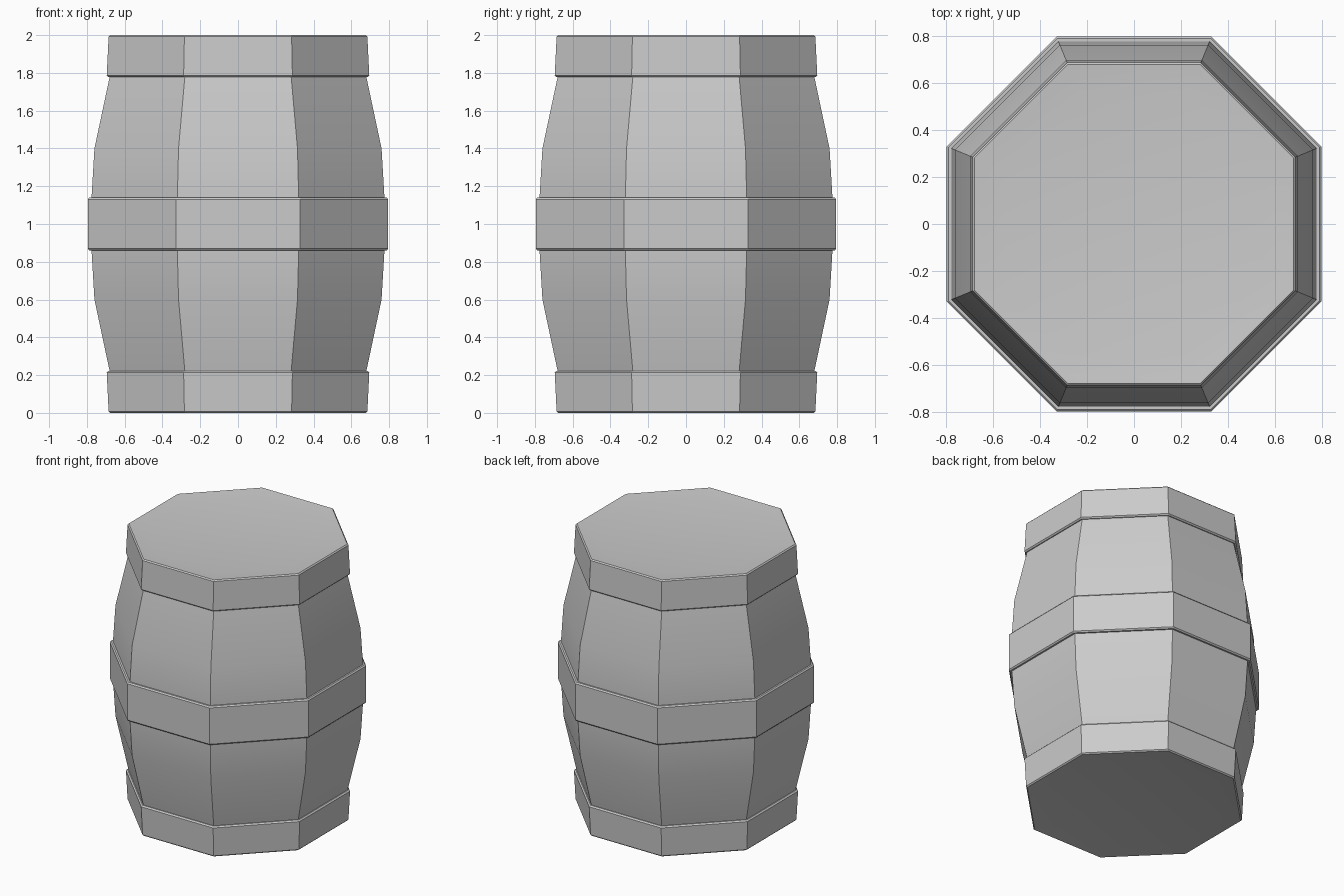
import bpy
import bmesh
from math import cos, sin, pi, radians

SIDES = 8

if "Cube" in bpy.data.objects:
    bpy.data.objects.remove(bpy.data.objects["Cube"])

grey = bpy.data.materials.new("plain_grey")
grey.use_nodes = True
COLOUR = (0.6, 0.6, 0.6, 1)
grey.diffuse_color = COLOUR
grey.node_tree.nodes["Principled BSDF"].inputs["Base Color"].default_value = COLOUR


def octagon_loft(name, profile, closed=False):
    """Sweep (apothem, z) points around an octagon whose flats face the axes."""
    bm = bmesh.new()
    rings = []
    for apothem, z in profile:
        r = apothem / cos(pi / SIDES)
        angles = [(i + 0.5) * 2 * pi / SIDES for i in range(SIDES)]
        rings.append([bm.verts.new((r * cos(a), r * sin(a), z)) for a in angles])
    pairs = list(zip(rings, rings[1:]))
    if closed:
        pairs.append((rings[-1], rings[0]))
    else:
        bm.faces.new(rings[0])
        bm.faces.new(rings[-1])
    for low, high in pairs:
        for i in range(SIDES):
            j = (i + 1) % SIDES
            bm.faces.new((low[i], low[j], high[j], high[i]))
    bmesh.ops.recalc_face_normals(bm, faces=bm.faces)
    mesh = bpy.data.meshes.new(name)
    bm.to_mesh(mesh)
    bm.free()
    mesh.materials.append(grey)
    obj = bpy.data.objects.new(name, mesh)
    bpy.context.collection.objects.link(obj)
    bpy.ops.object.select_all(action="DESELECT")
    obj.select_set(True)
    bpy.context.view_layer.objects.active = obj
    bpy.ops.object.shade_smooth_by_angle(angle=radians(30))
    return obj


def flipped(profile):
    return [(a, 2 - z) for a, z in reversed(profile)]


# Bulging staves
lower = [(0.675, 0.2), (0.76, 0.6), (0.776, 0.87)]
octagon_loft("staves", lower + flipped(lower))

# Raised middle hoop with chamfered rims
rim = [(0.77, 0.86), (0.787, 0.86), (0.795, 0.869)]
octagon_loft("middle_hoop", rim + flipped(rim), closed=True)

# End caps: flared hoop and a shallow recessed lid
cap = [(0.555, 0.013), (0.645, 0.003), (0.677, 0.0), (0.685, 0.008),
       (0.695, 0.214), (0.686, 0.223), (0.66, 0.223)]
octagon_loft("bottom_cap", cap)
octagon_loft("top_cap", flipped(cap))
